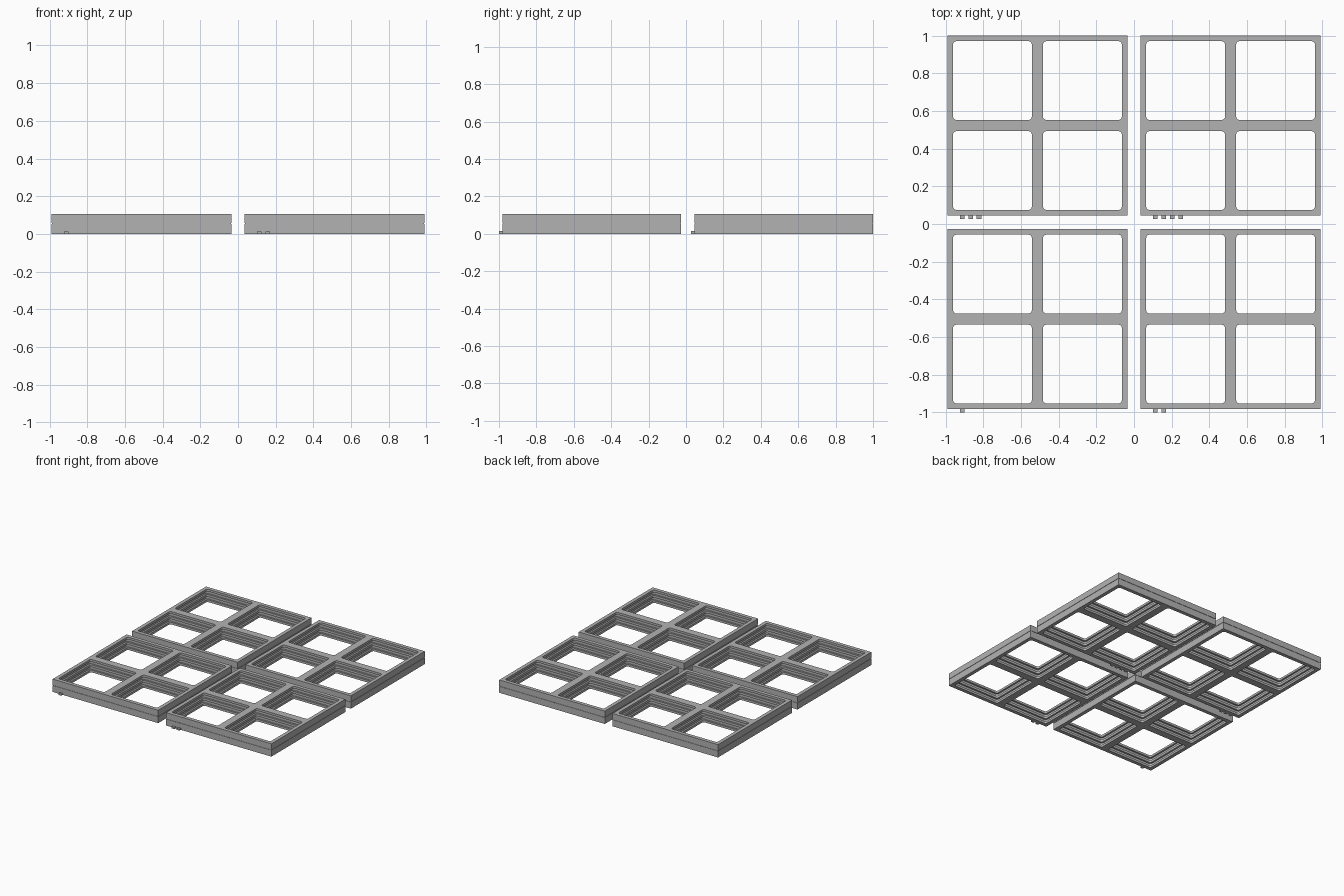
import bpy, bmesh, math

cube = bpy.data.objects.get("Cube")
if cube:
    bpy.data.objects.remove(cube)

grey = bpy.data.materials.new("plain grey")
grey.use_nodes = True
colour = (0.45, 0.45, 0.45, 1)
grey.diffuse_color = colour
grey.node_tree.nodes["Principled BSDF"].inputs["Base Color"].default_value = colour

SIZE, HEIGHT, WALL, BAR = 0.955, 0.105, 0.03, 0.06
WINDOW = (SIZE - 2 * WALL - BAR) / 2


def ring(bm, cx, cy, z, half, radius):
    """Square outline with rounded corners."""
    verts = []
    steps = 5 if radius else 1
    for corner in range(4):
        mid = math.radians(45 + 90 * corner)
        ox = cx + math.copysign(half - radius, math.cos(mid))
        oy = cy + math.copysign(half - radius, math.sin(mid))
        for i in range(steps):
            a = math.radians(90 * corner + 90 * i / max(steps - 1, 1))
            verts.append(bm.verts.new((ox + radius * math.cos(a), oy + radius * math.sin(a), z)))
    return verts


def loft(bm, cx, cy, half, radius, profile):
    """Closed solid through outlines at (height, outward offset)."""
    rings = [ring(bm, cx, cy, z, half + off, radius) for z, off in profile]
    for low, high in zip(rings, rings[1:]):
        n = len(low)
        for i in range(n):
            j = (i + 1) % n
            bm.faces.new((low[i], low[j], high[j], high[i]))
    bm.faces.new(rings[0][::-1])
    bm.faces.new(rings[-1])


def add_object(name, bm):
    mesh = bpy.data.meshes.new(name)
    bm.normal_update()
    bm.to_mesh(mesh)
    bm.free()
    mesh.materials.append(grey)
    obj = bpy.data.objects.new(name, mesh)
    bpy.context.collection.objects.link(obj)
    return obj


# Frame body with a fine seam around the outside at half height
seam = HEIGHT / 2 + 0.002
body = bmesh.new()
loft(body, 0, 0, SIZE / 2, 0, [(0, 0), (seam - 0.002, 0), (seam - 0.002, -0.003),
                               (seam + 0.002, -0.003), (seam + 0.002, 0), (HEIGHT, 0)])
frame = add_object("frame", body)

# Window cutters, each with two grooves hidden behind the lips
groove = 0.014
profile = [(-0.02, 0)]
for low, high in ((0.018, 0.043), (0.062, 0.087)):
    profile += [(low, 0), (low, groove), (high, groove), (high, 0)]
profile.append((HEIGHT + 0.02, 0))
holes = bmesh.new()
centre = (BAR + WINDOW) / 2
for sx in (-1, 1):
    for sy in (-1, 1):
        loft(holes, sx * centre, sy * centre, WINDOW / 2, 0.016, profile)
cutter = add_object("window_cutter", holes)
cutter.hide_render = True

cut = frame.modifiers.new("windows", "BOOLEAN")
cut.operation = "DIFFERENCE"
cut.solver = "EXACT"
cut.object = cutter
bpy.context.view_layer.update()
graph = bpy.context.evaluated_depsgraph_get()
cut_mesh = bpy.data.meshes.new_from_object(frame.evaluated_get(graph))
bpy.data.objects.remove(frame)
bpy.data.objects.remove(cutter)

# Four frames, each with its own count of small tabs on the front edge
frames = [("front_right_frame", -0.5125, -0.5045, 1), ("front_left_frame", 0.5125, -0.5045, 2),
          ("back_right_frame", -0.5125, 0.5225, 3), ("back_left_frame", 0.5125, 0.5225, 4)]
for name, x, y, count in frames:
    obj = bpy.data.objects.new(name, cut_mesh)
    obj.location = (x, y, 0)
    bpy.context.collection.objects.link(obj)
    tabs = bmesh.new()
    for i in range(count):
        made = bmesh.ops.create_cube(tabs, size=1)["verts"]
        bmesh.ops.scale(tabs, vec=(0.024, 0.02, 0.014), verts=made)
        bmesh.ops.translate(tabs, vec=(x - 0.4 + 0.045 * i, y - SIZE / 2 - 0.008, 0.007), verts=made)
    add_object(name.replace("frame", "tabs"), tabs)
